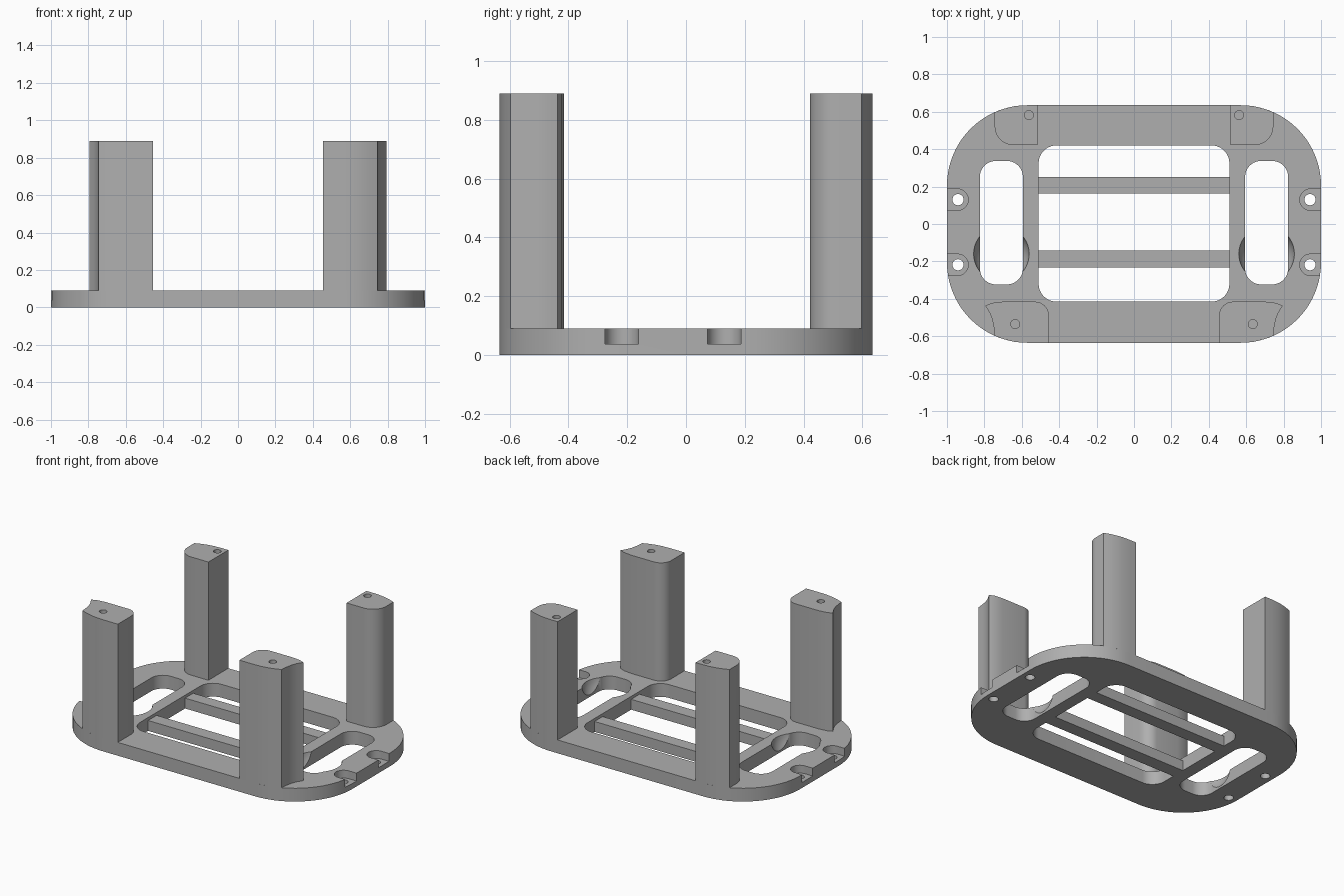
import bpy, bmesh, math

cube = bpy.data.objects.get("Cube")
if cube:
    bpy.data.objects.remove(cube, do_unlink=True)

grey = bpy.data.materials.new("plain grey")
grey.use_nodes = True
COLOR = (0.43, 0.43, 0.43, 1)
grey.diffuse_color = COLOR
grey.node_tree.nodes["Principled BSDF"].inputs["Base Color"].default_value = COLOR

THICK, TOP = 0.09, 0.89
HX, HY, CORNER = 1.0, 0.635, 0.43


def new_object(name, bm):
    bmesh.ops.recalc_face_normals(bm, faces=bm.faces)
    mesh = bpy.data.meshes.new(name)
    bm.to_mesh(mesh)
    bm.free()
    mesh.materials.append(grey)
    obj = bpy.data.objects.new(name, mesh)
    bpy.context.collection.objects.link(obj)
    return obj


def prism(name, points, z0, z1):
    """Extrude a flat outline from z0 to z1."""
    bm = bmesh.new()
    face = bm.faces.new([bm.verts.new((x, y, z0)) for x, y in points])
    up = bmesh.ops.extrude_face_region(bm, geom=[face])
    verts = [v for v in up["geom"] if isinstance(v, bmesh.types.BMVert)]
    bmesh.ops.translate(bm, verts=verts, vec=(0, 0, z1 - z0))
    return new_object(name, bm)


def arc(cx, cy, r, a0, a1, n=10):
    return [(cx + r * math.cos(math.radians(a0 + (a1 - a0) * i / n)),
             cy + r * math.sin(math.radians(a0 + (a1 - a0) * i / n))) for i in range(n + 1)]


def round_rect(x0, x1, y0, y1, r, n=10):
    return (arc(x1 - r, y1 - r, r, 0, 90, n) + arc(x0 + r, y1 - r, r, 90, 180, n)
            + arc(x0 + r, y0 + r, r, 180, 270, n) + arc(x1 - r, y0 + r, r, 270, 360, n))


def circle(cx, cy, r, n=24):
    return arc(cx, cy, r, 0, 360 * (n - 1) / n, n - 1)


def mirror(points, s):
    return [(s * x, y) for x, y in points]


def cut(target, cutters):
    """Subtract every cutter in turn, then discard the cutters."""
    for c in cutters:
        c.hide_render = True
        mod = target.modifiers.new("cut", "BOOLEAN")
        mod.operation, mod.solver, mod.object = "DIFFERENCE", "EXACT", c
    deps = bpy.context.evaluated_depsgraph_get()
    deps.update()
    target.data = bpy.data.meshes.new_from_object(target.evaluated_get(deps))
    target.modifiers.clear()
    for c in cutters:
        bpy.data.objects.remove(c, do_unlink=True)


def smooth(obj):
    bpy.ops.object.select_all(action="DESELECT")
    obj.select_set(True)
    bpy.context.view_layer.objects.active = obj
    bpy.ops.object.shade_smooth_by_angle(angle=math.radians(30))


def rim_y(x):
    """Height of the plate outline at x on its rounded corner."""
    dx = max(0, x - (HX - CORNER))
    return HY - CORNER + math.sqrt(CORNER ** 2 - dx ** 2)


# Base plate with its openings
plate = prism("base_plate", round_rect(-HX, HX, -HY, HY, CORNER, 20), 0, THICK)
cutters = [prism("centre_cutter", round_rect(-0.51, 0.51, -0.415, 0.42, 0.095), -0.1, 0.2)]
for s in (-1, 1):
    window = mirror(round_rect(0.594, 0.824, -0.323, 0.337, 0.085), s)
    cutters.append(prism("window_cutter", window, -0.1, 0.2))
    # Scooped finger recess beside each side window
    bm = bmesh.new()
    bmesh.ops.create_uvsphere(bm, u_segments=40, v_segments=24, radius=0.15)
    bmesh.ops.translate(bm, verts=bm.verts, vec=(s * 0.709, -0.16, 0.11))
    cutters.append(new_object("scoop_cutter", bm))
    # Screw seats and through holes at the ends
    for y in (0.13, -0.218):
        seat = [(1.1, y + 0.057)] + arc(0.943, y, 0.057, 90, 270, 16) + [(1.1, y - 0.057)]
        cutters.append(prism("seat_cutter", mirror(seat, s), 0.037, 0.2))
        cutters.append(prism("hole_cutter", mirror(circle(0.941, y, 0.03), s), -0.1, 0.2))
cut(plate, cutters)
smooth(plate)

# Two cross bars spanning the centre opening
for name, y0, y1 in (("rear_bar", 0.163, 0.25), ("front_bar", -0.233, -0.142)):
    prism(name, [(-0.515, y0), (0.515, y0), (0.515, y1), (-0.515, y1)], 0, 0.07)

# Corner posts, whose outer faces follow the plate outline
RIM = (0.57, 0.62, 0.66, 0.70, 0.745)
front = ([(0.455, -HY)] + [(x, -rim_y(x)) for x in RIM]
         + [(0.75, -0.55), (0.758, -0.51), (0.772, -0.474), (0.795, -0.437), (0.76, -0.422), (0.70, -0.415)]
         + arc(0.53, -0.49, 0.075, 90, 180, 8))
back = ([(0.517, HY)] + [(x, rim_y(x)) for x in RIM]
        + arc(0.645, 0.522, 0.1, 0, -90, 10) + [(0.517, 0.422)])
for s, side in ((1, "left"), (-1, "right")):
    for end, outline, hole in (("front", front, (0.635, -0.535)), ("back", back, (0.562, 0.582))):
        post = prism(f"{end}_{side}_post", mirror(outline, s), THICK - 0.002, TOP)
        cut(post, [prism("screw_cutter", circle(s * hole[0], hole[1], 0.024), TOP - 0.25, TOP + 0.1)])
        smooth(post)
